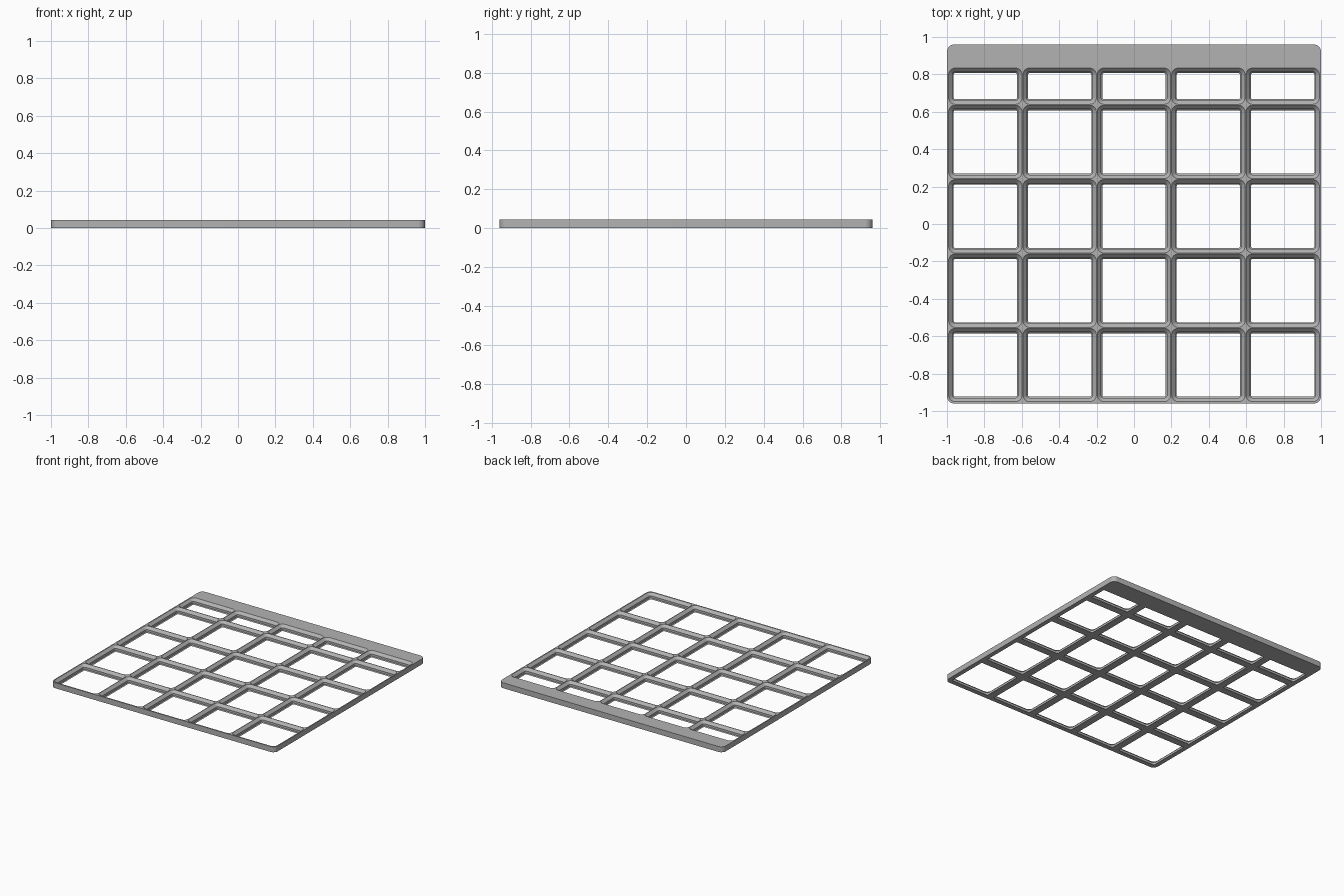
import bpy, bmesh, math

if "Cube" in bpy.data.objects:
    bpy.data.objects.remove(bpy.data.objects["Cube"])

PITCH = 0.3975            # full cell size
HALF_X, HALF_Y = 1.0, 0.96
MARGIN = 0.0065           # rim outside the cells
HEIGHT = 0.044
SEG = 8                   # segments per rounded corner

grey = bpy.data.materials.new("grey plastic")
grey.diffuse_color = (0.45, 0.45, 0.45, 1)
grey.use_nodes = True
grey.node_tree.nodes["Principled BSDF"].inputs["Base Color"].default_value = grey.diffuse_color

bm = bmesh.new()


def rounded_loop(x0, x1, y0, y1, r, z):
    """Vertices of a rounded rectangle, counter-clockwise."""
    corners = [(x1 - r, y1 - r), (x0 + r, y1 - r), (x0 + r, y0 + r), (x1 - r, y0 + r)]
    verts = []
    for q, (cx, cy) in enumerate(corners):
        for i in range(SEG + 1):
            a = (q + i / SEG) * math.pi / 2
            verts.append(bm.verts.new((cx + r * math.cos(a), cy + r * math.sin(a), z)))
    return verts


def wall(a, b):
    """Quad strip between two matching loops."""
    n = len(a)
    for i in range(n):
        j = (i + 1) % n
        bm.faces.new((a[i], a[j], b[j], b[i]))


# outer side of the plate
bottom = [rounded_loop(-HALF_X, HALF_X, -HALF_Y, HALF_Y, 0.04, 0)]
top = [rounded_loop(-HALF_X, HALF_X, -HALF_Y, HALF_Y, 0.04, HEIGHT)]
wall(bottom[0], top[0])

# stepped pocket profile: (inset from cell edge, height)
profile = [(0.0295, 0), (0.0228, 0.0066), (0.0228, 0.0237), (0.0025, HEIGHT)]

# four full rows and one half row, five columns each
y = -HALF_Y + MARGIN + 0.001
for depth in [PITCH] * 4 + [PITCH / 2]:
    for col in range(5):
        x = (col - 2.5) * PITCH
        loops = [rounded_loop(x + s, x + PITCH - s, y + s, y + depth - s, 0.038 - s, z)
                 for s, z in profile]
        for a, b in zip(loops, loops[1:]):
            wall(a, b)
        bottom.append(loops[0])
        top.append(loops[-1])
    y += depth

# flat top and underside with the openings left out
for group in (bottom, top):
    edges = [bm.edges.get((l[i - 1], l[i])) for l in group for i in range(len(l))]
    bmesh.ops.triangle_fill(bm, use_beauty=True, use_dissolve=False, edges=edges)

bmesh.ops.recalc_face_normals(bm, faces=bm.faces[:])
mesh = bpy.data.meshes.new("grid_baseplate")
bm.to_mesh(mesh)
bm.free()
mesh.materials.append(grey)

plate = bpy.data.objects.new("grid_baseplate", mesh)
bpy.context.collection.objects.link(plate)
bpy.context.view_layer.objects.active = plate
plate.select_set(True)
bpy.ops.object.shade_smooth_by_angle(angle=math.radians(30))
